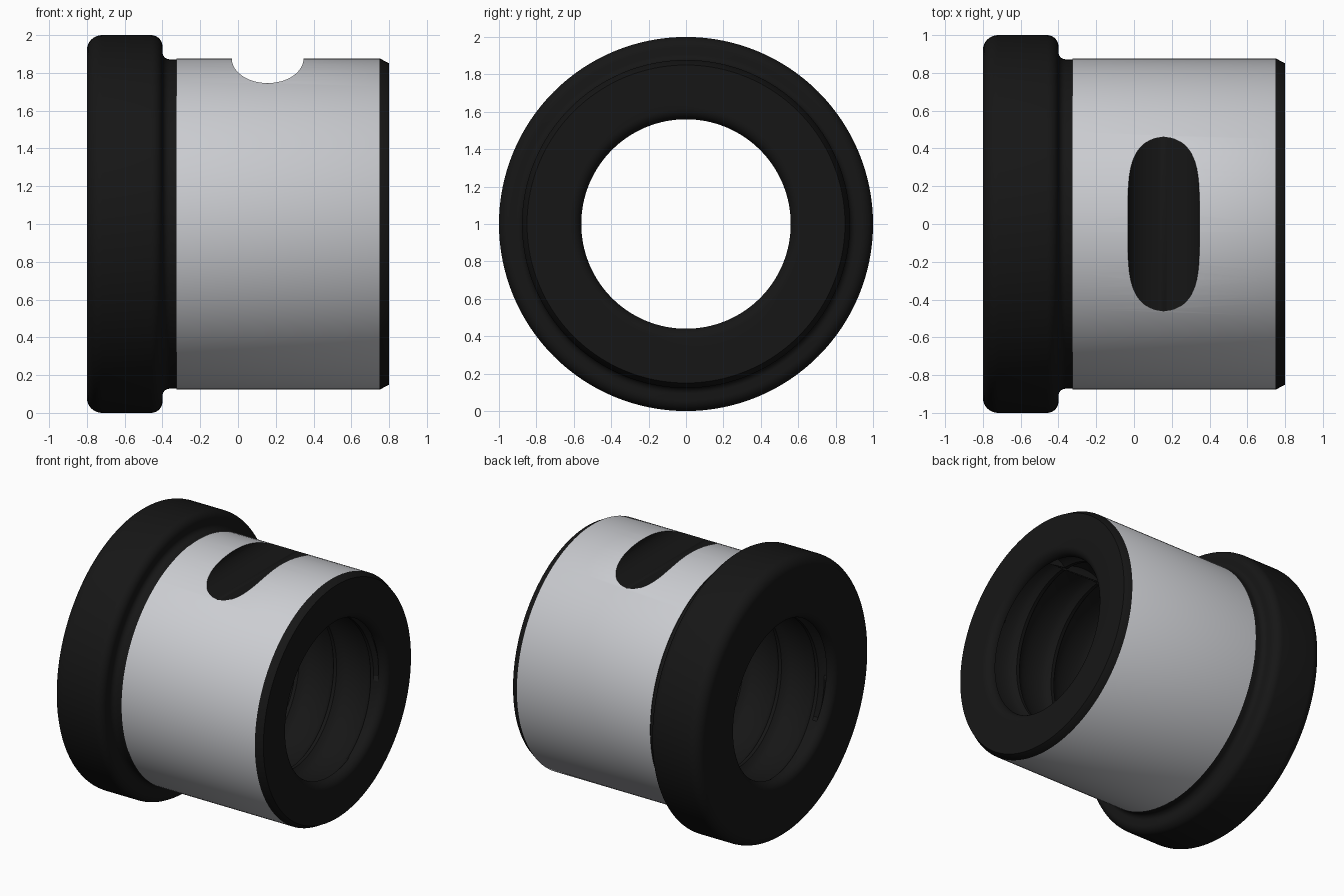
import bpy, bmesh
from math import sin, cos, pi, sqrt, radians

if "Cube" in bpy.data.objects:
    bpy.data.objects.remove(bpy.data.objects["Cube"])

SEG = 128
PITCH, STEPS = 0.30, 12          # internal thread pitch, rows per pitch
BORE, DEPTH, END = 0.56, 0.05, 0.74


def material(name, c):
    m = bpy.data.materials.new(name)
    m.diffuse_color = (*c, 1)
    m.use_nodes = True
    m.node_tree.nodes["Principled BSDF"].inputs["Base Color"].default_value = m.diffuse_color
    return m


black = material("black_finish", (0.008, 0.008, 0.008))
grey = material("ground_steel", (0.60, 0.61, 0.64))


def arc(cx, cr, rad, a0, a1, n=8):
    return [(cx + rad * cos(radians(a0 + (a1 - a0) * i / n)),
             cr + rad * sin(radians(a0 + (a1 - a0) * i / n))) for i in range(n + 1)]


# outer profile (x, radius), from the right bore mouth round to the left one
profile = (arc(END, 0.62, 0.06, -90, 0) + [(0.8, 0.85), (0.75, 0.877), (-0.325, 0.877), (-0.325, 0.872)]
           + arc(-0.362, 0.91, 0.038, -90, -180) + arc(-0.46, 0.94, 0.06, 0, 90)
           + arc(-0.72, 0.92, 0.08, 90, 180) + arc(-END, 0.62, 0.06, 180, 270))


def groove(row):
    """Bore radius: wide round thread grooves between narrow lands."""
    t = (row % STEPS) / STEPS
    u = (t - 0.1) / 0.9
    return BORE + (DEPTH * sqrt(max(0, 1 - (2 * u - 1) ** 2)) if 0 < u < 1 else 0)


bm = bmesh.new()


def point(x, r, j):
    a = 2 * pi * j / SEG
    return bm.verts.new((x, -r * sin(a), 1 + r * cos(a)))


def skin(rows, shift=0):
    """Join rows of SEG points; shift carries the helix across the seam."""
    for i in range(len(rows) - 1):
        for j in range(SEG):
            k, s = (j + 1) % SEG, shift if j == SEG - 1 else 0
            if i + 1 + s < len(rows):
                bm.faces.new((rows[i][j], rows[i + 1][j], rows[i + 1 + s][k], rows[i + s][k]))


# outer lathe
skin([[point(x, r, j) for j in range(SEG)] for x, r in profile])

# helical bore, clamped to its ends and welded to the lathe
rows = []
half = int(END / PITCH * STEPS) + 2 * STEPS
for i in range(-half, half + 1):
    row = []
    for j in range(SEG):
        x = PITCH * (i / STEPS - j / SEG)
        inside = abs(x) < END - 0.01
        row.append(point(x if inside else (END if x > 0 else -END),
                         groove(i) if inside else BORE, j))
    rows.append(row)
skin(rows, STEPS)
bmesh.ops.remove_doubles(bm, verts=bm.verts, dist=0.0004)
bmesh.ops.delete(bm, geom=[v for v in bm.verts if not v.link_faces], context='VERTS')
bmesh.ops.recalc_face_normals(bm, faces=bm.faces)

# ground cylinder band is grey, the rest black
for f in bm.faces:
    c = f.calc_center_median()
    if -0.3 < c.x < 0.74 and sqrt(c.y ** 2 + (c.z - 1) ** 2) > 0.8:
        f.material_index = 1


def to_object(name, b, mats):
    me = bpy.data.meshes.new(name)
    b.to_mesh(me)
    b.free()
    ob = bpy.data.objects.new(name, me)
    bpy.context.collection.objects.link(ob)
    for m in mats:
        me.materials.append(m)
    return ob


nut = to_object("flanged_bushing", bm, (black, grey))

# cross slot cutter: round trough along y, slightly deeper at its mouths
bm = bmesh.new()
rings = []
for y, d in ((-0.7, 0.145), (-0.49, 0.145), (-0.46, 0.13), (0.46, 0.13), (0.49, 0.145), (0.7, 0.145)):
    pts = [(0.157 + 0.19 * cos(pi * i / 32), 1.876 - d * sin(pi * i / 32)) for i in range(33)]
    pts += [(-0.033, 2.1), (0.347, 2.1)]
    rings.append([bm.verts.new((x, y, z)) for x, z in pts])
n = len(rings[0])
for a, b in zip(rings, rings[1:]):
    for j in range(n):
        bm.faces.new((a[j], a[(j + 1) % n], b[(j + 1) % n], b[j]))
bm.faces.new(rings[0])
bm.faces.new(rings[-1])
bmesh.ops.recalc_face_normals(bm, faces=bm.faces)
cutter = to_object("slot_cutter", bm, (black,))
cutter.hide_render = True

mod = nut.modifiers.new("slot", 'BOOLEAN')
mod.operation, mod.object, mod.solver = 'DIFFERENCE', cutter, 'EXACT'
bpy.context.view_layer.objects.active = nut
nut.select_set(True)
bpy.ops.object.modifier_apply(modifier=mod.name)
bpy.data.objects.remove(cutter)
bpy.ops.object.shade_smooth_by_angle(angle=radians(30))
